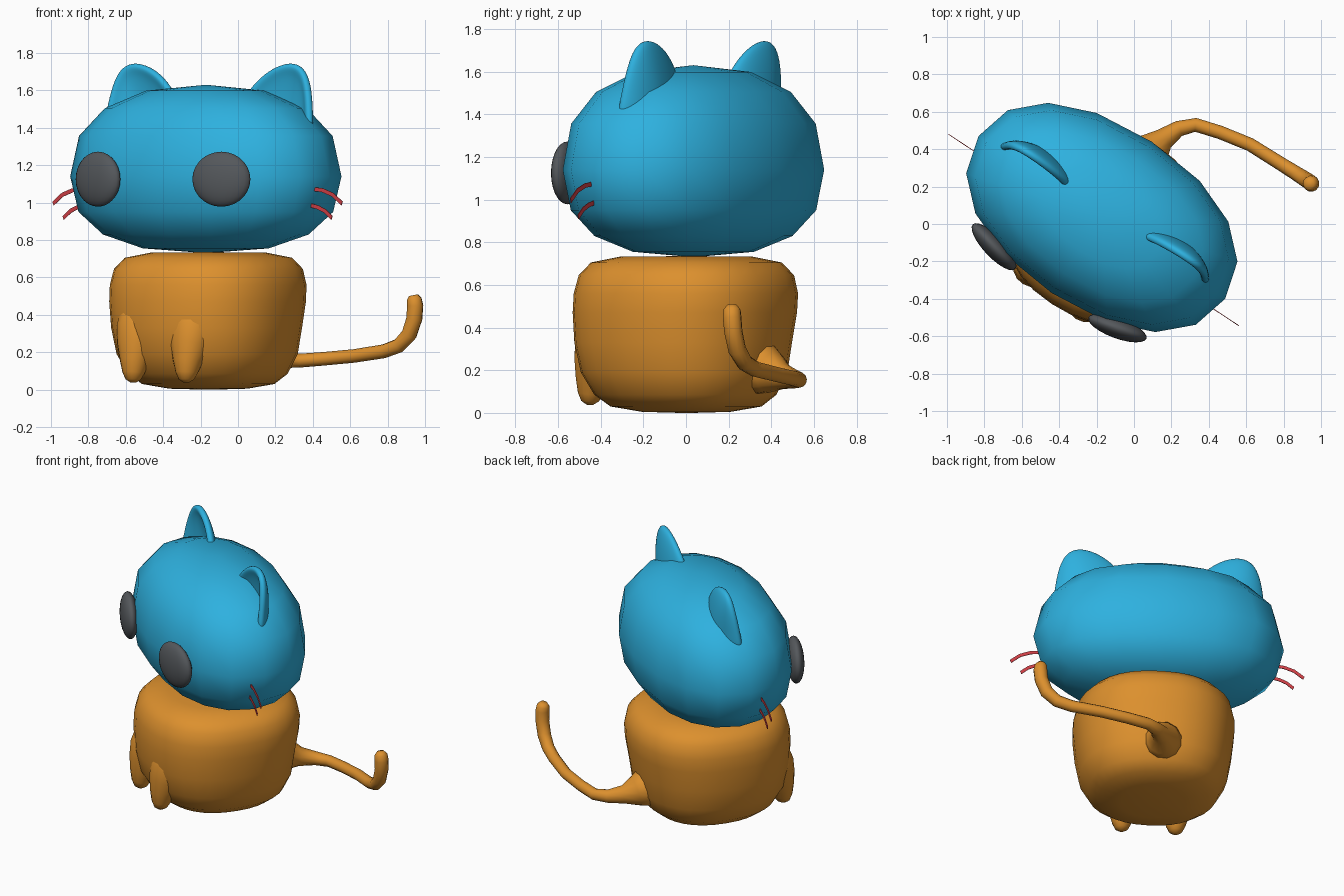
import bpy, bmesh, math
from mathutils import Vector, Matrix

if "Cube" in bpy.data.objects:
    bpy.data.objects.remove(bpy.data.objects["Cube"])

# The toy is turned about z: local x runs ear to ear, local -y is the face
TURN = Matrix.Translation((-0.172, 0.035, 0)) @ Matrix.Rotation(math.radians(-33.4), 4, 'Z')
WORLD = Matrix.Identity(4)


def colour(name, rgb):
    m = bpy.data.materials.new(name)
    m.diffuse_color = (*rgb, 1)
    m.use_nodes = True
    m.node_tree.nodes["Principled BSDF"].inputs["Base Color"].default_value = m.diffuse_color
    return m


BLUE = colour("blue", (0.027, 0.44, 0.74))
ORANGE = colour("orange", (0.72, 0.28, 0.027))
GREY = colour("dark grey", (0.09, 0.098, 0.107))
RED = colour("red", (0.62, 0.05, 0.06))


def finish(name, bm, mat, matrix=TURN, smooth=True):
    bmesh.ops.recalc_face_normals(bm, faces=bm.faces[:])
    bm.transform(matrix)
    me = bpy.data.meshes.new(name)
    bm.to_mesh(me)
    bm.free()
    ob = bpy.data.objects.new(name, me)
    bpy.context.collection.objects.link(ob)
    me.materials.append(mat)
    for p in me.polygons:
        p.use_smooth = smooth
    return ob


def power(c, p):
    return math.copysign(abs(c) ** (2 / p), c)


def skin(bm, rings):
    """Bridge rings of points and close both ends."""
    rows = [[bm.verts.new(p) for p in r] for r in rings]
    n = len(rows[0])
    for a, b in zip(rows, rows[1:]):
        for i in range(n):
            j = (i + 1) % n
            bm.faces.new((a[i], a[j], b[j], b[i]))
    bm.faces.new(rows[0])
    bm.faces.new(rows[-1])


def tube(bm, path, n=12):
    """Round tube through (x, y, z, radius) points."""
    pts = [Vector(p[:3]) for p in path]
    rings, side = [], None
    for i, p in enumerate(pts):
        d = (pts[min(i + 1, len(pts) - 1)] - pts[max(i - 1, 0)]).normalized()
        if side is None:
            side = d.orthogonal()
        side = (side - d * side.dot(d)).normalized()
        up = d.cross(side)
        rings.append([p + path[i][3] * (side * math.cos(t) + up * math.sin(t))
                      for t in (2 * math.pi * k / n for k in range(n))])
    skin(bm, rings)


# Head: low-poly squashed ball, flatter underneath
bm = bmesh.new()
bmesh.ops.create_uvsphere(bm, u_segments=16, v_segments=8, radius=1)
for v in bm.verts:
    lat = math.asin(max(-1, min(1, v.co.z)))
    lon = math.atan2(v.co.y, v.co.x)
    p, h = (2.35, 0.49) if lat > 0 else (2.5, 0.41)
    r = power(math.cos(lat), p)
    v.co = (0.79 * r * power(math.cos(lon), 2.2),
            0.485 * r * power(math.sin(lon), 2.2),
            1.14 + h * power(math.sin(lat), p))
finish("head", bm, BLUE)

# Body: rounded drum, slightly square, leaning forward low down
profile = [(0.2, 0.005), (0.34, 0.03), (0.41, 0.085), (0.465, 0.19), (0.49, 0.33),
           (0.505, 0.47), (0.505, 0.56), (0.485, 0.645), (0.43, 0.705), (0.3, 0.732)]
rings = []
for r, z in [(0.03, 0.0)] + profile + [(0.03, 0.735)]:
    lean = -0.02 - 0.02 * max(0, 1 - abs(z - 0.3) / 0.3)
    rings.append([(0.03 + r * power(math.cos(t), 2.3), lean + r * power(math.sin(t), 2.3), z)
                  for t in (2 * math.pi * k / 32 for k in range(32))])
bm = bmesh.new()
skin(bm, rings)
finish("body", bm, ORANGE)

# Front legs: short tapered stubs bulging from the body
for s, side in ((-1, "left"), (1, "right")):
    bm = bmesh.new()
    tube(bm, [(0.01 + s * 0.17, y, z, r) for y, z, r in
              [(-0.34, 0.5, 0.06), (-0.365, 0.42, 0.12), (-0.395, 0.32, 0.13),
               (-0.425, 0.23, 0.11), (-0.45, 0.15, 0.08), (-0.46, 0.09, 0.06),
               (-0.462, 0.055, 0.042), (-0.462, 0.038, 0.015)]], 16)
    finish(side + "_front_leg", bm, ORANGE)

# Tail: flared root, sweeping sideways and hooking up
bm = bmesh.new()
tube(bm, [(0.04, 0.32, 0.22, 0.15), (0.10, 0.40, 0.19, 0.10), (0.16, 0.455, 0.17, 0.06),
          (0.24, 0.51, 0.158, 0.043), (0.33, 0.53, 0.155, 0.037), (0.46, 0.49, 0.165, 0.036),
          (0.62, 0.425, 0.18, 0.036), (0.78, 0.325, 0.205, 0.037), (0.86, 0.275, 0.235, 0.039),
          (0.915, 0.24, 0.295, 0.042), (0.943, 0.222, 0.38, 0.043), (0.947, 0.216, 0.45, 0.044),
          (0.942, 0.216, 0.485, 0.04), (0.938, 0.216, 0.505, 0.024)])
finish("tail", bm, ORANGE, WORLD)

# Eyes: flattened balls angled round the face
for s, side in ((-1, "left"), (1, "right")):
    bm = bmesh.new()
    bmesh.ops.create_uvsphere(bm, u_segments=24, v_segments=14, radius=1)
    place = (Matrix.Translation((s * 0.395, -0.448, 1.125))
             @ Matrix.Rotation(s * math.radians(13.4), 4, 'Z')
             @ Matrix.Diagonal((0.165, 0.055, 0.147, 1)))
    bm.transform(place)
    finish(side + "_eye", bm, GREY)

# Ears: scooped shells open to the front, with a rounded outline
RIM = [(0.21, 1.54), (0.27, 1.63), (0.36, 1.705), (0.46, 1.745), (0.54, 1.745),
       (0.60, 1.70), (0.635, 1.6), (0.65, 1.49), (0.665, 1.38)]
for s, side in ((-1, "left"), (1, "right")):
    bm = bmesh.new()
    rows = []
    for k in (1.0, 0.85, 0.65, 0.4, 0.15):
        row = []
        for x, z in RIM:
            rim_y = 0.005 + 0.06 * max(0, (z - 1.4) / 0.36)
            y = rim_y + (0.115 - rim_y) * (1 - k * k) ** 0.7
            row.append(bm.verts.new((s * (0.44 + (x - 0.44) * k), y, 1.43 + (z - 1.43) * k)))
        rows.append(row)
    for a, b in zip(rows, rows[1:]):
        for i in range(len(RIM) - 1):
            bm.faces.new((a[i], a[i + 1], b[i + 1], b[i]))
    ear = finish(side + "_ear", bm, BLUE)
    mod = ear.modifiers.new("thickness", 'SOLIDIFY')
    mod.thickness, mod.offset = 0.045, 0
    mod = ear.modifiers.new("rounding", 'SUBSURF')
    mod.levels = mod.render_levels = 2

# Whiskers: thin curved ribbons, two per cheek
WHISKERS = {"upper": [(0.745, 1.072), (0.80, 1.066), (0.865, 1.042), (0.925, 0.995)],
            "lower": [(0.725, 0.985), (0.77, 0.975), (0.815, 0.955), (0.86, 0.918)]}
for s, side in ((-1, "left"), (1, "right")):
    for level, pts in WHISKERS.items():
        bm = bmesh.new()
        skin(bm, [[(s * (x + a * 0.4), -0.08 + b, z + a) for a, b in
                   ((-0.01, -0.002), (0.01, -0.002), (0.01, 0.002), (-0.01, 0.002))]
                  for x, z in pts])
        finish(f"{side}_{level}_whisker", bm, RED, smooth=False)
